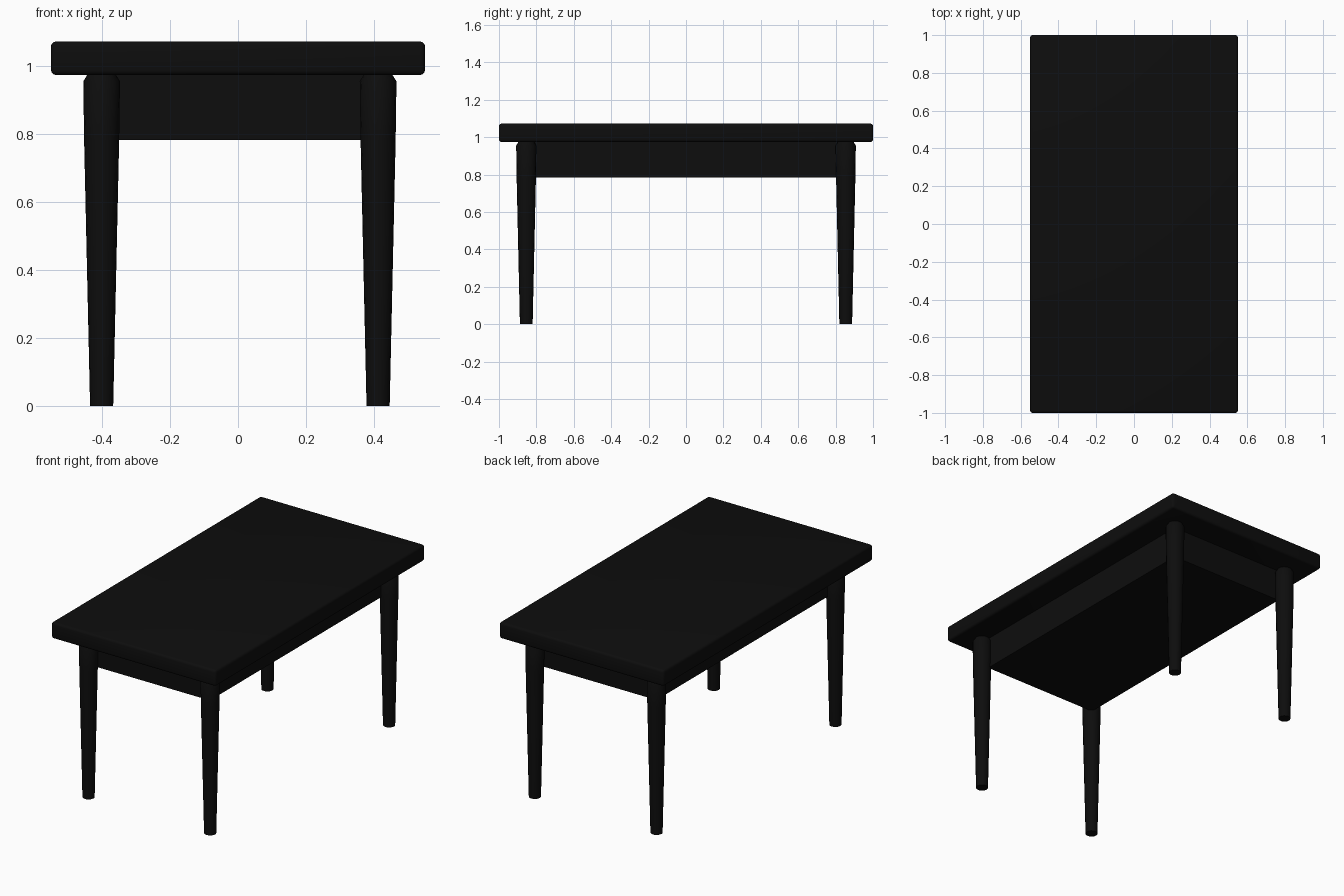
import bpy, bmesh, math
from mathutils import Matrix

if "Cube" in bpy.data.objects:
    bpy.data.objects.remove(bpy.data.objects["Cube"])

black = bpy.data.materials.new("black wood")
black.diffuse_color = (0.004, 0.004, 0.004, 1)
black.use_nodes = True
black.node_tree.nodes["Principled BSDF"].inputs["Base Color"].default_value = black.diffuse_color


def finish(name, bm):
    mesh = bpy.data.meshes.new(name)
    bmesh.ops.recalc_face_normals(bm, faces=bm.faces)
    bm.to_mesh(mesh)
    bm.free()
    mesh.materials.append(black)
    obj = bpy.data.objects.new(name, mesh)
    bpy.context.collection.objects.link(obj)
    return obj


def smooth(obj):
    bpy.ops.object.select_all(action='DESELECT')
    obj.select_set(True)
    bpy.context.view_layer.objects.active = obj
    bpy.ops.object.shade_smooth_by_angle(angle=math.radians(35))


def box(name, x0, x1, y0, y1, z0, z1, bevel=0):
    bm = bmesh.new()
    mat = (Matrix.Translation(((x0 + x1) / 2, (y0 + y1) / 2, (z0 + z1) / 2))
           @ Matrix.Diagonal((x1 - x0, y1 - y0, z1 - z0, 1)))
    bmesh.ops.create_cube(bm, size=1, matrix=mat)
    if bevel:
        bmesh.ops.bevel(bm, geom=bm.edges[:], offset=bevel, segments=3,
                        profile=0.5, affect='EDGES')
    return finish(name, bm)


def leg(name, x, y, profile, sides=16):
    # tapered round leg lofted from (radius, height) rings
    bm = bmesh.new()
    rings = []
    for r, z in profile:
        rings.append([bm.verts.new((x + r * math.cos(a), y + r * math.sin(a), z))
                      for a in (2 * math.pi * i / sides for i in range(sides))])
    for lo, hi in zip(rings, rings[1:]):
        for i in range(sides):
            j = (i + 1) % sides
            bm.faces.new((lo[i], lo[j], hi[j], hi[i]))
    bm.faces.new(rings[0])
    bm.faces.new(rings[-1])
    return finish(name, bm)


# table top with softly rounded edges
smooth(box("table_top", -0.55, 0.55, -1, 1, 0.974, 1.072, 0.014))

# solid apron block between the legs
box("apron", -0.38, 0.39, -0.825, 0.825, 0.783, 0.98)

# four tapered legs, chamfered at the top
profile = [(0.034, 0), (0.0515, 0.78), (0.054, 0.955), (0.041, 0.976)]
for side, x in (("left", -0.401), ("right", 0.412)):
    for end, y in (("front", -0.854), ("back", 0.854)):
        smooth(leg(f"{end}_{side}_leg", x, y, profile))
